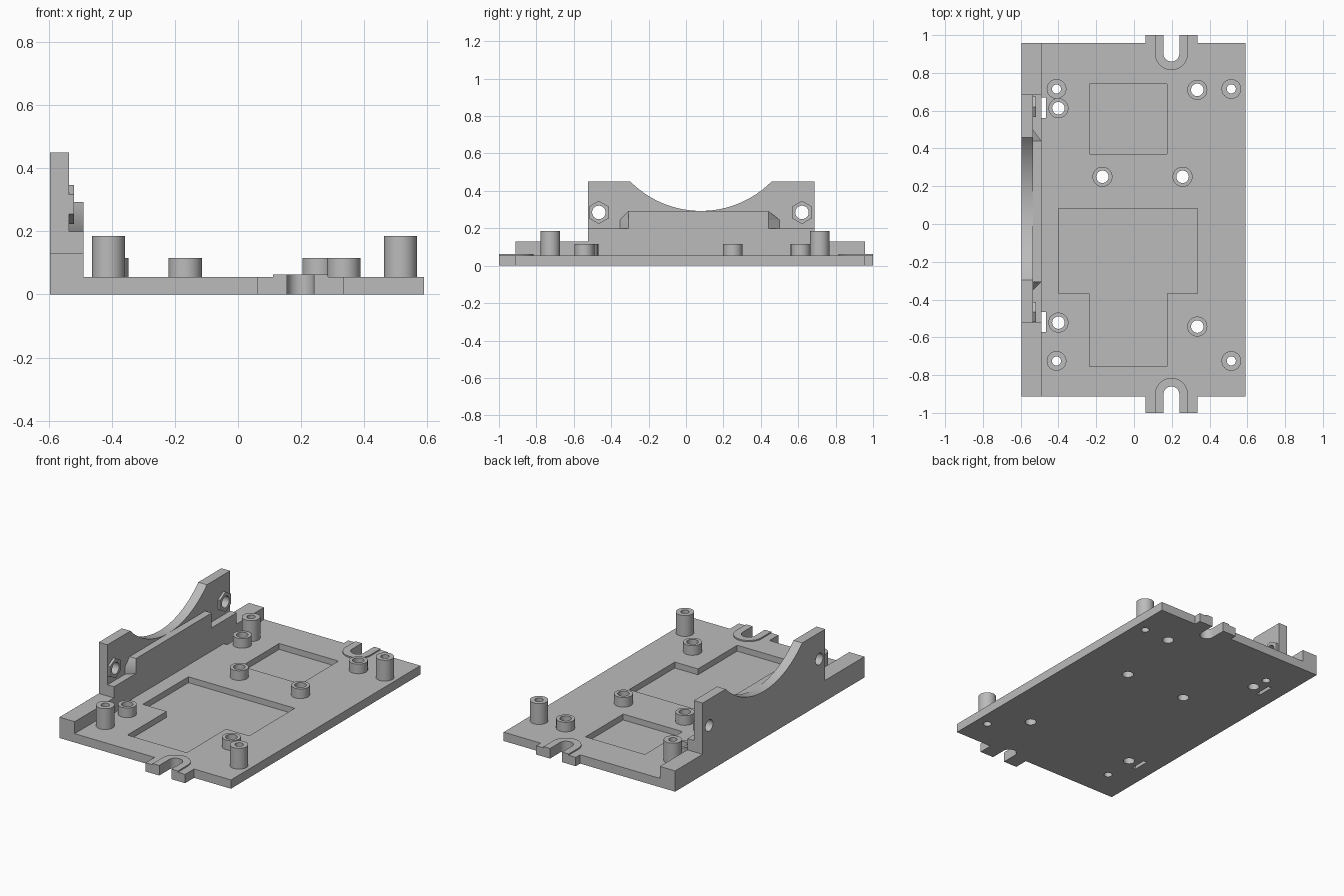
import bpy, bmesh, math
from mathutils import Vector

cube = bpy.data.objects.get("Cube")
if cube:
    bpy.data.objects.remove(cube, do_unlink=True)

grey = bpy.data.materials.new("plain grey")
grey.use_nodes = True
GREY = (0.5, 0.5, 0.5, 1)
grey.diffuse_color = GREY
grey.node_tree.nodes["Principled BSDF"].inputs["Base Color"].default_value = GREY


def make(name, bm):
    bmesh.ops.recalc_face_normals(bm, faces=bm.faces)
    mesh = bpy.data.meshes.new(name)
    bm.to_mesh(mesh)
    bm.free()
    mesh.materials.append(grey)
    obj = bpy.data.objects.new(name, mesh)
    bpy.context.collection.objects.link(obj)
    return obj


def loft(name, lower, upper):
    """Solid between two matching outlines."""
    bm = bmesh.new()
    a = [bm.verts.new(p) for p in lower]
    b = [bm.verts.new(p) for p in upper]
    bm.faces.new(a)
    bm.faces.new(b)
    n = len(a)
    for i in range(n):
        j = (i + 1) % n
        bm.faces.new((a[i], a[j], b[j], b[i]))
    return make(name, bm)


def prism_z(name, pts, lo, hi):
    return loft(name, [(x, y, lo) for x, y in pts], [(x, y, hi) for x, y in pts])


def prism_x(name, pts, lo, hi):
    return loft(name, [(lo, y, z) for y, z in pts], [(hi, y, z) for y, z in pts])


def rect(x0, x1, y0, y1):
    return [(x0, y0), (x1, y0), (x1, y1), (x0, y1)]


def arc(cx, cy, r, start, end, n):
    return [(cx + r * math.cos(math.radians(start + (end - start) * i / n)),
             cy + r * math.sin(math.radians(start + (end - start) * i / n)))
            for i in range(n + 1)]


def circle(cx, cy, r, n=40, start=0):
    return arc(cx, cy, r, start, start + 360, n)[:-1]


def u_shape(r, side, end):
    """Round-ended outline opening outward at the plate's end."""
    pts = arc(SLOT_X, -SLOT_Y, r, 180, 0, 20)
    pts = [(SLOT_X - r, -end)] + pts + [(SLOT_X + r, -end)]
    return [(x, -y * side) for x, y in pts]


def cut(obj, cutters):
    for c in cutters:
        mod = obj.modifiers.new("cut", 'BOOLEAN')
        mod.operation = 'DIFFERENCE'
        mod.solver = 'EXACT'
        mod.object = c
    bpy.context.view_layer.update()
    result = obj.evaluated_get(bpy.context.evaluated_depsgraph_get())
    mesh = bpy.data.meshes.new_from_object(result)
    obj.modifiers.clear()
    obj.data = mesh
    for c in cutters:
        bpy.data.objects.remove(c, do_unlink=True)
    return obj


PLATE = 0.055
SLOT_X, SLOT_Y = 0.198, 0.902
WALL_BACK, WALL_FACE, RAIL_FACE = -0.595, -0.535, -0.49
FRONT, BACK = -0.912, 0.957

tall = [(x, y) for x in (-0.41, 0.515) for y in (-0.725, 0.715)]
short = [(-0.4, 0.613), (-0.4, -0.522), (0.335, 0.71), (0.335, -0.543),
         (-0.167, 0.25), (0.257, 0.25)]
posts = [(p, 0.052, 0.024, 0.185) for p in tall] + [(p, 0.053, 0.033, 0.115) for p in short]

# Base plate with its two mounting tabs
T0, T1 = 0.062, 0.335
outline = [(WALL_BACK, FRONT), (T0, FRONT), (T0, -1), (T1, -1), (T1, FRONT), (0.59, FRONT),
           (0.59, BACK), (T1, BACK), (T1, 1), (T0, 1), (T0, BACK), (WALL_BACK, BACK)]
base = prism_z("base_plate", outline, 0, PLATE)

# Pockets, tab slots, cable slits and screw holes
cutters = [
    prism_z("pocket", rect(-0.235, 0.175, 0.37, 0.742), 0.018, 0.2),
    prism_z("pocket", [(-0.4, 0.082), (-0.4, -0.368), (-0.235, -0.368), (-0.235, -0.755),
                       (0.175, -0.755), (0.175, -0.368), (0.335, -0.368), (0.335, 0.082)],
            0.018, 0.2),
    prism_z("slit", rect(RAIL_FACE, -0.467, 0.56, 0.67), -0.1, 0.1),
    prism_z("slit", rect(RAIL_FACE, -0.467, -0.572, -0.466), -0.1, 0.1)]
cutters += [prism_z("slot", u_shape(0.042, s, 1.1), -0.1, 0.2) for s in (-1, 1)]
cutters += [prism_z("hole", circle(*p, hole), -0.1, 0.3) for p, r, hole, top in posts]
cut(base, cutters)

# Raised rims round the tab slots
for side, where in ((-1, "front"), (1, "back")):
    rim = prism_z(where + "_slot_rim", u_shape(0.087, side, 1.0), PLATE, 0.063)
    cut(rim, [prism_z("slot", u_shape(0.042, side, 1.1), 0, 0.2)])

# Hollow standoffs
for i, (p, r, hole, top) in enumerate(posts):
    post = prism_z("standoff_%d" % (i + 1), circle(*p, r), PLATE, top)
    cut(post, [prism_z("hole", circle(*p, hole), 0, 0.3)])

# Side rail, stepped up under the cradle wall
W0, W1 = -0.524, 0.686
prism_x("side_rail", [(FRONT, PLATE), (BACK, PLATE), (BACK, 0.13), (W1, 0.13), (W1, 0.2),
                      (W0, 0.2), (W0, 0.13), (FRONT, 0.13)], WALL_BACK, RAIL_FACE)

# Cradle wall with a shallow round saddle
dip = arc(0.08, 0.825, 0.532, 315.2, 224.8, 40)
wall = prism_x("cradle_wall", [(W0, 0.2), (W1, 0.2), (W1, 0.45)] + dip + [(W0, 0.45)],
               WALL_BACK, WALL_FACE)
bolts = [(-0.466, 0.285), (0.62, 0.285)]
cut(wall, [prism_x("hole", circle(*b, 0.036), -0.7, -0.4) for b in bolts])

# Hexagonal bosses round the bolt holes
for b, where in zip(bolts, ("front", "back")):
    boss = prism_x(where + "_hex_boss", circle(*b, 0.062, 6, 30), WALL_FACE, -0.52)
    cut(boss, [prism_x("hole", circle(*b, 0.036), -0.7, -0.4)])

# Stiffening ridge with bevelled ends
inner = [(-0.352, 0.2), (0.5, 0.2), (0.5, 0.245), (0.44, 0.293), (-0.307, 0.293), (-0.352, 0.245)]
outer = [(-0.307, 0.2), (0.44, 0.2), (0.44, 0.245), (0.44, 0.293), (-0.307, 0.293), (-0.307, 0.245)]
loft("stiffening_ridge", [(WALL_FACE, y, z) for y, z in inner],
     [(RAIL_FACE, y, z) for y, z in outer])

# Smooth the round surfaces, keep the edges sharp
bpy.ops.object.select_all(action='DESELECT')
for obj in bpy.context.collection.objects:
    if obj.type == 'MESH' and obj.data.materials and obj.data.materials[0] == grey:
        obj.select_set(True)
        bpy.context.view_layer.objects.active = obj
bpy.ops.object.shade_smooth_by_angle(angle=math.radians(30))
